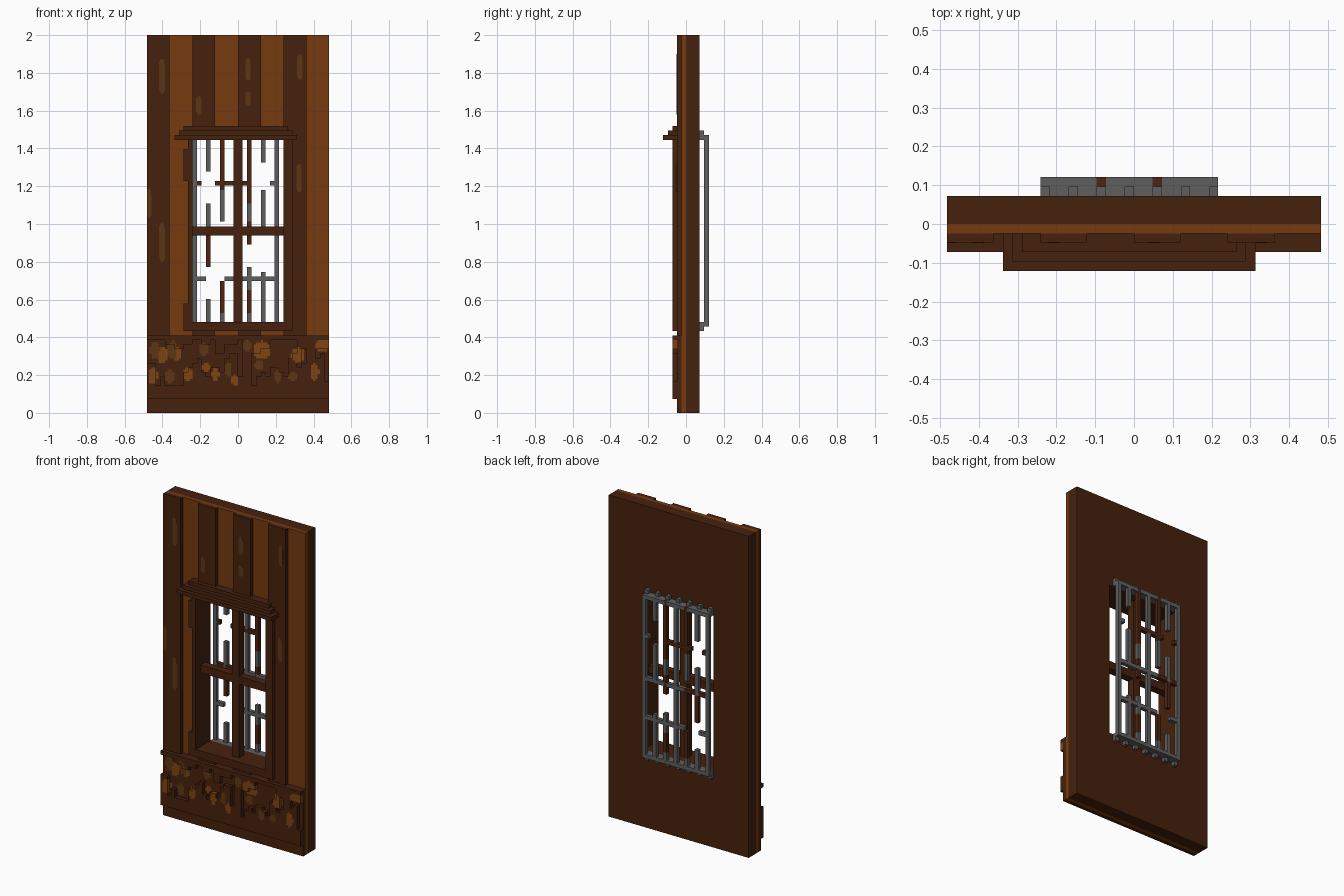
import bpy, bmesh, math, random

if "Cube" in bpy.data.objects:
    bpy.data.objects.remove(bpy.data.objects["Cube"])

V = 2 / 83            # block unit: the whole wall is laid out on this grid
random.seed(4)


def material(name, col):
    m = bpy.data.materials.new(name)
    m.use_nodes = True
    m.diffuse_color = (*col, 1)
    m.node_tree.nodes["Principled BSDF"].inputs["Base Color"].default_value = (*col, 1)
    return m


DARK = material("dark wood", (0.061, 0.0152, 0.004))
LIGHT = material("light wood", (0.181, 0.042, 0.0045))
STAIN = material("wood stain", (0.107, 0.037, 0.007))
OCHRE = material("ochre patch", (0.21, 0.06, 0.006))
IRON = material("iron", (0.114, 0.114, 0.114))
RUST = material("rust", (0.07, 0.018, 0.006))


def finish(name, bm, mats):
    bmesh.ops.scale(bm, vec=(V, V, V), verts=bm.verts)
    me = bpy.data.meshes.new(name)
    bm.to_mesh(me)
    bm.free()
    ob = bpy.data.objects.new(name, me)
    for m in mats:
        me.materials.append(m)
    bpy.context.collection.objects.link(ob)
    return ob


def add_box(bm, x0, x1, y0, y1, z0, z1, mi=0):
    vs = bmesh.ops.create_cube(bm, size=1)["verts"]
    for v in vs:
        v.co = ((x0, x1)[v.co.x > 0], (y0, y1)[v.co.y > 0], (z0, z1)[v.co.z > 0])
    for f in {f for v in vs for f in v.link_faces}:
        f.material_index = mi


def boxes(name, dims, *mats):
    bm = bmesh.new()
    for d in dims:
        add_box(bm, *d)
    return finish(name, bm, mats)


def slab_with_window(name, y0, y1, mats):
    """Full-size slab with the window opening; opening faces use the last material."""
    bm = bmesh.new()
    outer = [(-20, 0), (20, 0), (20, 83), (-20, 83)]
    inner = [(-10, 20), (10, 20), (10, 60), (-10, 60)]
    o = [bm.verts.new((x, y0, z)) for x, z in outer]
    i = [bm.verts.new((x, y0, z)) for x, z in inner]
    faces = [bm.faces.new((o[k], o[(k + 1) % 4], i[(k + 1) % 4], i[k])) for k in range(4)]
    ext = bmesh.ops.extrude_face_region(bm, geom=faces, use_keep_orig=True)["geom"]
    for v in ext:
        if isinstance(v, bmesh.types.BMVert):
            v.co.y = y1
    bmesh.ops.recalc_face_normals(bm, faces=bm.faces)
    for f in bm.faces:
        c = f.calc_center_median()
        if abs(f.normal.y) < 0.5 and abs(c.x) < 10.1 and 19.9 < c.z < 60.1:
            f.material_index = len(mats) - 1
    return finish(name, bm, mats)


# Wall layers
slab_with_window("wall_back", 0, 3, [DARK])
slab_with_window("wall_board", -1, 0, [LIGHT, DARK])

# Raised planks, split by the window
boxes("planks", [(-20, -15, -2, -1, 17, 83), (10, 15, -2, -1, 17, 83),
                 (-10, -5, -2, -1, 60, 83), (0, 5, -2, -1, 60, 83),
                 (-10, -5, -2, -1, 17, 20), (0, 5, -2, -1, 17, 20)], DARK)

# Worn stains on the planks: centre x, centre z, half width, half height
bm = bmesh.new()
for x, z, w, h in [(-16.7, 74, .65, 3.8), (-8.6, 67.6, .6, 2), (2.2, 75.5, .6, 2.4), (2.2, 69, .6, 1.5),
                   (13.6, 76, .6, 2.8), (13.4, 51.6, .6, 3.1), (-16.7, 37.5, .65, 4.3), (-19.5, 46, .45, 3.2)]:
    pts = [(-1, -.7), (-.4, -1), (.5, -1), (1, -.8), (1, .6), (.5, 1), (-.3, 1), (-1, .8)]
    f = bm.faces.new([bm.verts.new((x + a * w, -2.04, z + b * h)) for a, b in pts])
    top = bmesh.ops.extrude_face_region(bm, geom=[f], use_keep_orig=True)["geom"]
    for v in top:
        if isinstance(v, bmesh.types.BMVert):
            v.co.y = -1.98
bmesh.ops.recalc_face_normals(bm, faces=bm.faces)
finish("plank_stains", bm, [STAIN])

# Window frame: jambs, sill, stepped cornice, cross bars
boxes("left_side_jamb", [(10, 12, -3, -1, 18, 60)], DARK)
boxes("right_side_jamb", [(-11, -10, -3, -1, 18, 60), (-12, -11, -3, -1, 51, 58),
                          (-12, -11, -3, -1, 18, 24)], DARK)
boxes("window_sill", [(-12, 12, -3, -1, 18, 20)], DARK)
boxes("cornice", [(-14 + i, 13 - i, -5 + i, -1, 60 + i, 61 + i) for i in range(3)], DARK)
boxes("window_cross", [(-1, 1, -1, 1, 20, 60), (-10, 10, -1, 1, 39, 41)], DARK)

# Iron grille: vertical bars as (bottom, top, rusty) pieces, from -x to +x
bars = [[(19, 61, 0)],
        [(46, 39, 0), (53, 61, 0), (32, 39, 1), (19, 25, 0)],
        [(49, 61, 1), (42, 49, 0), (22, 29, 1), (19, 22, 0)],
        [(19, 61, 0)],
        [(46, 61, 1), (42, 46, 0), (37, 42, 1), (27, 32, 0), (22, 27, 1), (19, 22, 0)],
        [(55, 61, 0), (39, 49, 0), (24, 31, 0), (19, 24, 0)],
        [(19, 61, 0)]]
dims = []
for i, pieces in enumerate(bars):
    x = -10 + 3 * i
    dims += [(x, x + 1, 4, 5, min(a, b), max(a, b), r) for a, b, r in pieces]
boxes("grille_bars", dims, IRON, RUST)
boxes("grille_pegs", [(x, x + 1, 3, 4, z, z + 1) for x in range(-10, 9, 3) for z in (18, 61)], IRON)
boxes("grille_rails", [(-10, 9, 3, 5, 60, 61), (-10, 9, 3, 5, 19, 20)], IRON)
boxes("grille_crosspieces", [(-9, -8, 4, 5, 50, 51, 1), (-5, 2.5, 4, 5, 50, 51, 1), (7, 8, 4, 5, 50, 51, 0),
                             (-3, 8, 4, 5, 39, 40, 0), (-9, -3, 4, 5, 39, 40, 1),
                             (-9, -7, 4, 5, 29, 30, 0), (-3, 8, 4, 5, 29, 30, 0)], IRON, RUST)

# Base: plinth and rails
boxes("plinth", [(-20, 20, -2, -1, 0, 17)], DARK)
boxes("base_rails", [(-20, 20, -3, -2, 3, 5), (-20, 20, -3, -2, 16, 17)], DARK)

# Eroded relief panel: broken stubs rising from and hanging between the rails
raised = set()
x = -20
while x < 20:
    w = random.choice((1, 2, 2, 3))
    low, high = random.randint(0, 7), random.randint(0, 6)
    for cx in range(x, min(x + w, 20)):
        step = random.choice((0, 0, 1, 2))
        for cz in range(5, 16):
            if cz < 5 + low + step or cz >= 16 - high:
                raised.add((cx, cz))
    x += w

# Ochre and stained patches: centre x, centre z, radius x, radius z, material slot
patches = [(-18.3, 13.8, 1.1, 1.8, 2), (-16.6, 12.6, 1.2, 1.8, 1), (-14.4, 13.8, 1.1, 2, 2), (-13.5, 13, 1, 1.3, 1),
           (-18.7, 8.2, 1, 1.8, 1), (-15, 8, 1.2, 1.5, 2), (-11, 8.5, 1.1, 1.6, 1), (-7.5, 14, .9, 1.7, 2),
           (-7, 10, .9, 1.2, 1), (-5, 8.5, .8, 1.5, 1), (-2.2, 9.5, .9, 1.5, 2), (-.6, 7.2, .8, 1.1, 1),
           (2, 14.6, 1, 1.2, 2), (5.2, 13.8, 1.9, 2, 1), (4.6, 10.5, 1, 1.2, 2), (8.8, 8, .9, 1.4, 2),
           (13.2, 12.6, 1.5, 1.7, 1), (16.8, 9, 1, 1.8, 1), (18.6, 14.8, 1.5, 1.5, 1), (12, 8, .9, 1.3, 2)]


def patch(x, z):
    for px, pz, rx, rz, slot in patches:
        if ((x - px) / rx) ** 2 + ((z - pz) / rz) ** 2 < 1:
            return slot
    return 0


bm = bmesh.new()
S = 0.5


def quad(slot, *pts):
    bm.faces.new([bm.verts.new(p) for p in pts]).material_index = slot


def height(x, z):
    if not -20 < x < 20:
        return -2.02
    return -3 if z < 5 or z > 16 or (math.floor(x), math.floor(z)) in raised else -2.02


for i in range(80):
    for k in range(22):
        x0, z0 = -20 + i * S, 5 + k * S
        x1, z1, cx, cz = x0 + S, z0 + S, x0 + S / 2, z0 + S / 2
        y, s = height(cx, cz), patch(cx, cz)
        quad(s, (x0, y, z0), (x1, y, z0), (x1, y, z1), (x0, y, z1))
        if y == -3:      # side walls down to the recess
            for dx, dz, a, b in ((S, 0, (x1, z0), (x1, z1)), (-S, 0, (x0, z1), (x0, z0)),
                                 (0, S, (x1, z1), (x0, z1)), (0, -S, (x0, z0), (x1, z0))):
                if height(cx + dx, cz + dz) > y:
                    quad(s, (a[0], y, a[1]), (a[0], -2, a[1]), (b[0], -2, b[1]), (b[0], y, b[1]))
bmesh.ops.remove_doubles(bm, verts=bm.verts, dist=0.001)
finish("base_relief", bm, [DARK, OCHRE, STAIN])
